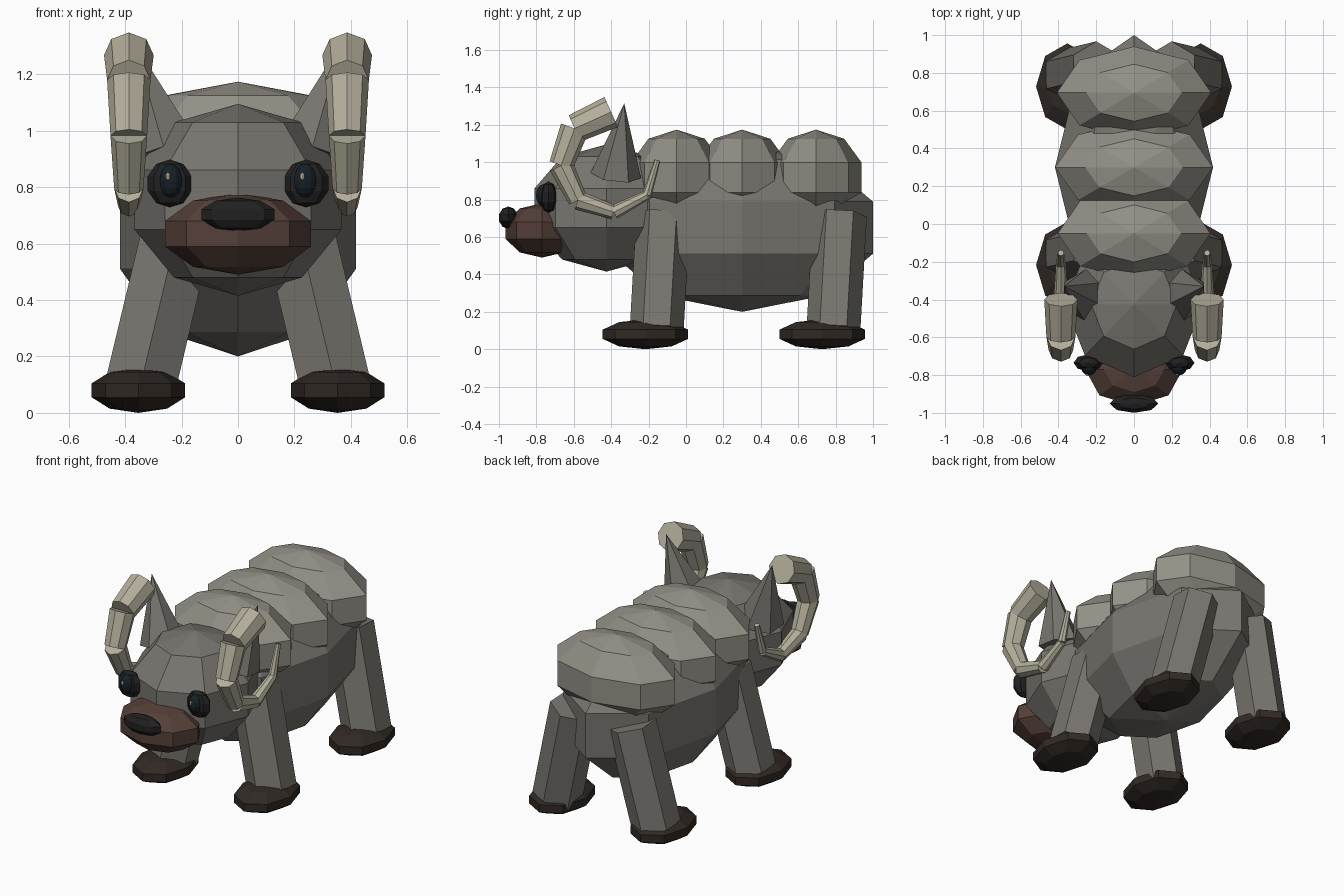
import bpy, bmesh
from math import radians, cos, sin
from mathutils import Vector, Matrix

if "Cube" in bpy.data.objects:
    bpy.data.objects.remove(bpy.data.objects["Cube"])


def material(name, rgb):
    m = bpy.data.materials.new(name)
    m.diffuse_color = (*rgb, 1)
    m.use_nodes = True
    m.node_tree.nodes["Principled BSDF"].inputs["Base Color"].default_value = m.diffuse_color
    return m


HIDE = material("hide", (0.19, 0.18, 0.16))
WOOL = material("wool", (0.29, 0.28, 0.24))
HORN = material("horn_bone", (0.46, 0.43, 0.33))
SNOUT = material("snout_brown", (0.09, 0.05, 0.04))
HOOF = material("hoof_brown", (0.03, 0.022, 0.018))
BLACK = material("nose_black", (0.015, 0.015, 0.015))
EYE = material("eye_dark", (0.008, 0.015, 0.02))
GLINT = material("eye_glint", (0.6, 0.5, 0.35))


def finish(name, bm, mat):
    mesh = bpy.data.meshes.new(name)
    bmesh.ops.recalc_face_normals(bm, faces=bm.faces)
    bm.to_mesh(mesh)
    bm.free()
    mesh.materials.append(mat)
    ob = bpy.data.objects.new(name, mesh)
    bpy.context.collection.objects.link(ob)
    return ob


def ball(name, loc, size, mat, seg=8, rings=5):
    """Low-poly ellipsoid."""
    bm = bmesh.new()
    bmesh.ops.create_uvsphere(bm, u_segments=seg, v_segments=rings, radius=1,
                              matrix=Matrix.LocRotScale(loc, None, size))
    return finish(name, bm, mat)


def add_tube(bm, p, q, r1, r2, sides, hint):
    """Capped tapered tube from p to q with a corner pointing along hint."""
    p, q = Vector(p), Vector(q)
    z = (q - p).normalized()
    x = Vector(hint).cross(z).normalized()
    y = z.cross(x)
    rot = Matrix((x, y, z)).transposed().to_4x4()
    bmesh.ops.create_cone(bm, cap_ends=True, segments=sides, radius1=r1, radius2=r2,
                          depth=(q - p).length,
                          matrix=Matrix.Translation((p + q) / 2) @ rot)


def tube(name, p, q, r1, r2, mat, sides=6, hint=(0, 1, 0)):
    bm = bmesh.new()
    add_tube(bm, p, q, r1, r2, sides, hint)
    return finish(name, bm, mat)


# Body and three woolly humps
ball("body", (0, 0.3, 0.65), (0.44, 0.736, 0.45), HIDE)
for i, (y, w) in enumerate(((-0.05, 0.425), (0.3, 0.44), (0.695, 0.43))):
    ball(f"hump_{i + 1}", (0, y, 0.918), (w, 0.257, 0.256), WOOL)

# Head, snout and nose
ball("head", (0, -0.425, 0.755), (0.386, 0.405, 0.34), HIDE)
ball("snout", (0, -0.77, 0.635), (0.272, 0.204, 0.145), SNOUT)
ball("nose", (0, -0.95, 0.703), (0.136, 0.052, 0.06), BLACK)

for s, side in ((-1, "left"), (1, "right")):
    # Legs and hooves
    for dy, end in ((-0.945, "front"), (0, "rear")):
        tube(f"{end}_leg_{side}", (s * 0.345, 0.788 + dy, 0.1), (s * 0.198, 0.823 + dy, 0.715),
             0.144, 0.144, HIDE)
        ball(f"{end}_hoof_{side}", (s * 0.353, 0.728 + dy, 0.08), (0.174, 0.24, 0.08), HOOF)

    # Eye socket, eyeball and glint
    ball(f"eye_socket_{side}", (s * 0.242, -0.735, 0.813), (0.082, 0.047, 0.085), BLACK)
    ball(f"eyeball_{side}", (s * 0.238, -0.76, 0.822), (0.042, 0.042, 0.06), EYE, 12, 8)
    ball(f"eye_glint_{side}", (s * 0.238 - 0.01, -0.797, 0.838), (0.009, 0.007, 0.014), GLINT)

    # Pointed ear
    tube(f"ear_{side}", (s * 0.26, -0.375, 0.93), (s * 0.37, -0.33, 1.315), 0.135, 0, HIDE)

    # Curled horn made of tapering straight segments
    radii = (0.088, 0.077, 0.065, 0.052, 0.038, 0.026, 0.016)
    pts = []
    for i in range(7):
        a, r = radians(90 + 45.8 * i), 0.278 - 0.005 * i
        pts.append((s * 0.387, -0.4 + r * cos(a), 0.99 + r * sin(a)))
    bm = bmesh.new()
    for i in range(6):
        add_tube(bm, pts[i], pts[i + 1], radii[i], radii[i + 1], 8, (1, 0, 0))
    finish(f"horn_{side}", bm, HORN)
